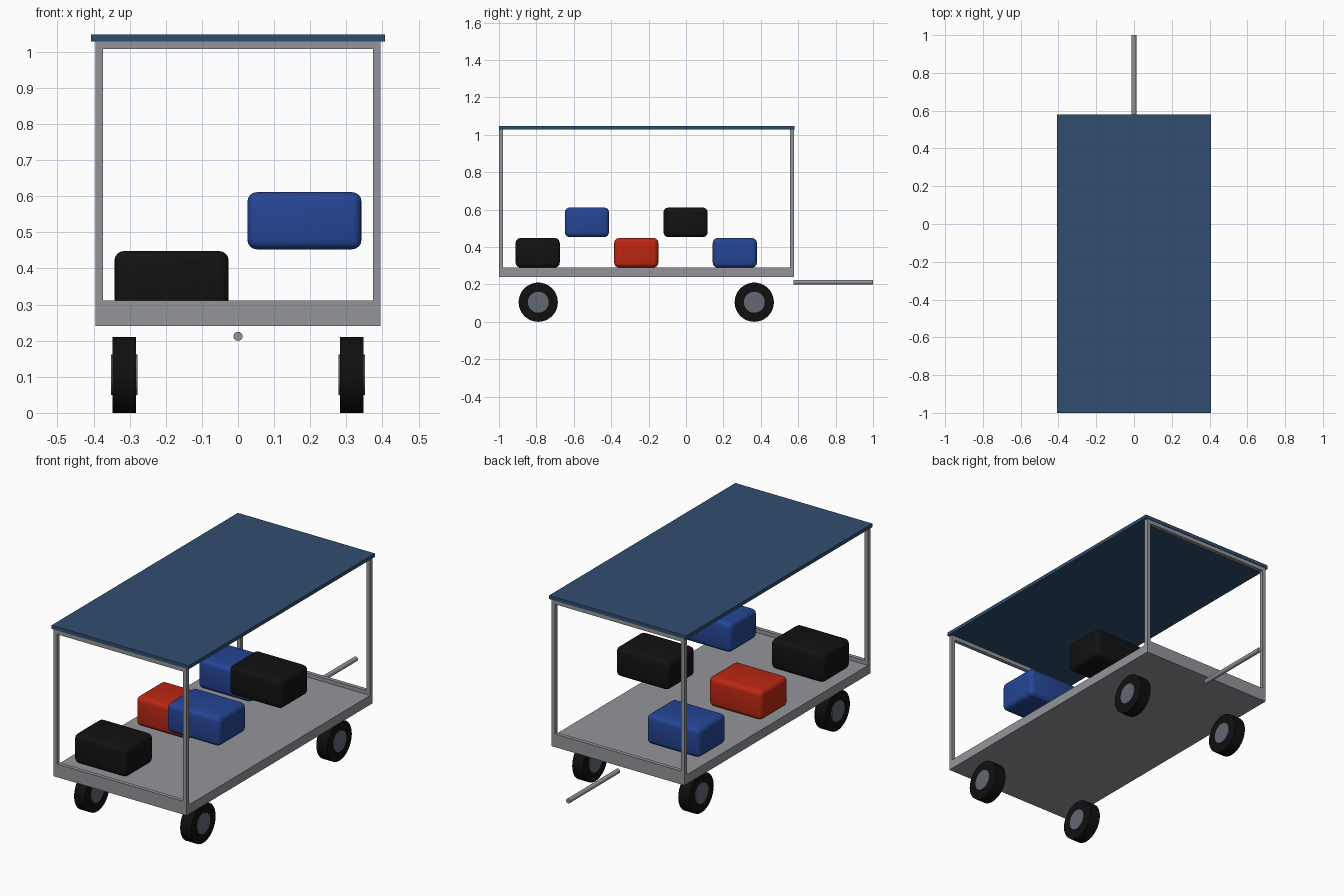
import bpy
import math

cube = bpy.data.objects.get("Cube")
if cube:
    bpy.data.objects.remove(cube, do_unlink=True)


def material(name, rgb):
    m = bpy.data.materials.new(name)
    m.use_nodes = True
    m.diffuse_color = (*rgb, 1)
    m.node_tree.nodes["Principled BSDF"].inputs["Base Color"].default_value = (*rgb, 1)
    return m


METAL = material("grey metal", (0.29, 0.30, 0.32))
CANOPY = material("canopy blue", (0.03, 0.075, 0.16))
RUBBER = material("black rubber", (0.005, 0.005, 0.005))
HUB = material("hub grey", (0.12, 0.135, 0.17))
BLUE = material("luggage blue", (0.018, 0.06, 0.30))
RED = material("luggage red", (0.50, 0.02, 0.006))
BLACK = material("luggage black", (0.006, 0.006, 0.006))


def box(name, low, high, mat, bevel=0):
    centre = [(a + b) / 2 for a, b in zip(low, high)]
    bpy.ops.mesh.primitive_cube_add(size=1, location=centre)
    ob = bpy.context.object
    ob.name = name
    ob.scale = [b - a for a, b in zip(low, high)]
    bpy.ops.object.transform_apply(location=False, rotation=False, scale=True)
    ob.data.materials.append(mat)
    if bevel:
        mod = ob.modifiers.new("rounded edges", "BEVEL")
        mod.width = bevel
        mod.segments = 4
        bpy.ops.object.shade_smooth()
    return ob


def rod(name, centre, radius, length, rotation, mat, sides=32):
    bpy.ops.mesh.primitive_cylinder_add(vertices=sides, radius=radius, depth=length,
                                        location=centre, rotation=rotation)
    ob = bpy.context.object
    ob.name = name
    ob.data.materials.append(mat)
    bpy.ops.object.shade_smooth_by_angle(angle=math.radians(40))
    return ob


W, FRONT, BACK = 0.395, -1.0, 0.577
FLOOR, TOP, BAR = 0.29, 1.028, 0.021

# Cargo bed and flat roof
box("cargo_bed", (-W, FRONT, 0.24), (W, BACK, FLOOR), METAL)
box("roof", (-0.407, FRONT, TOP), (0.407, 0.58, 1.047), CANOPY)

# Rectangular frame at each end
for end, y in (("front", FRONT), ("back", BACK - BAR)):
    for side, x in (("right", -W), ("left", W - BAR)):
        box(f"{end}_{side}_post", (x, y, FLOOR), (x + BAR, y + BAR, TOP), METAL)
    for level, z in (("lower", FLOOR), ("upper", TOP - BAR)):
        box(f"{end}_{level}_rail", (BAR - W, y, z), (W - BAR, y + BAR, z + BAR), METAL)

# Wheels with hubs standing slightly proud of the tyres
for end, y in (("front", -0.79), ("back", 0.365)):
    for side, x in (("right", -0.315), ("left", 0.315)):
        turn = (0, math.pi / 2, 0)
        rod(f"{end}_{side}_tyre", (x, y, 0.105), 0.105, 0.064, turn, RUBBER)
        rod(f"{end}_{side}_hub", (x, y, 0.105), 0.056, 0.074, turn, HUB)

# Tow bar
rod("tow_bar", (0, 0.788, 0.212), 0.0125, 0.424, (math.pi / 2, 0, 0), METAL, 24)

# Suitcases alternate between sides and heights along the bed
for i, mat in enumerate((BLACK, BLUE, RED, BLACK, BLUE)):
    x = 0.184 if i % 2 else -0.184
    y = -0.793 + 0.2635 * i
    z = 0.453 if i % 2 else FLOOR
    box(f"suitcase_{i + 1}", (x - 0.158, y - 0.118, z),
        (x + 0.158, y + 0.118, z + 0.158), mat, 0.026)
